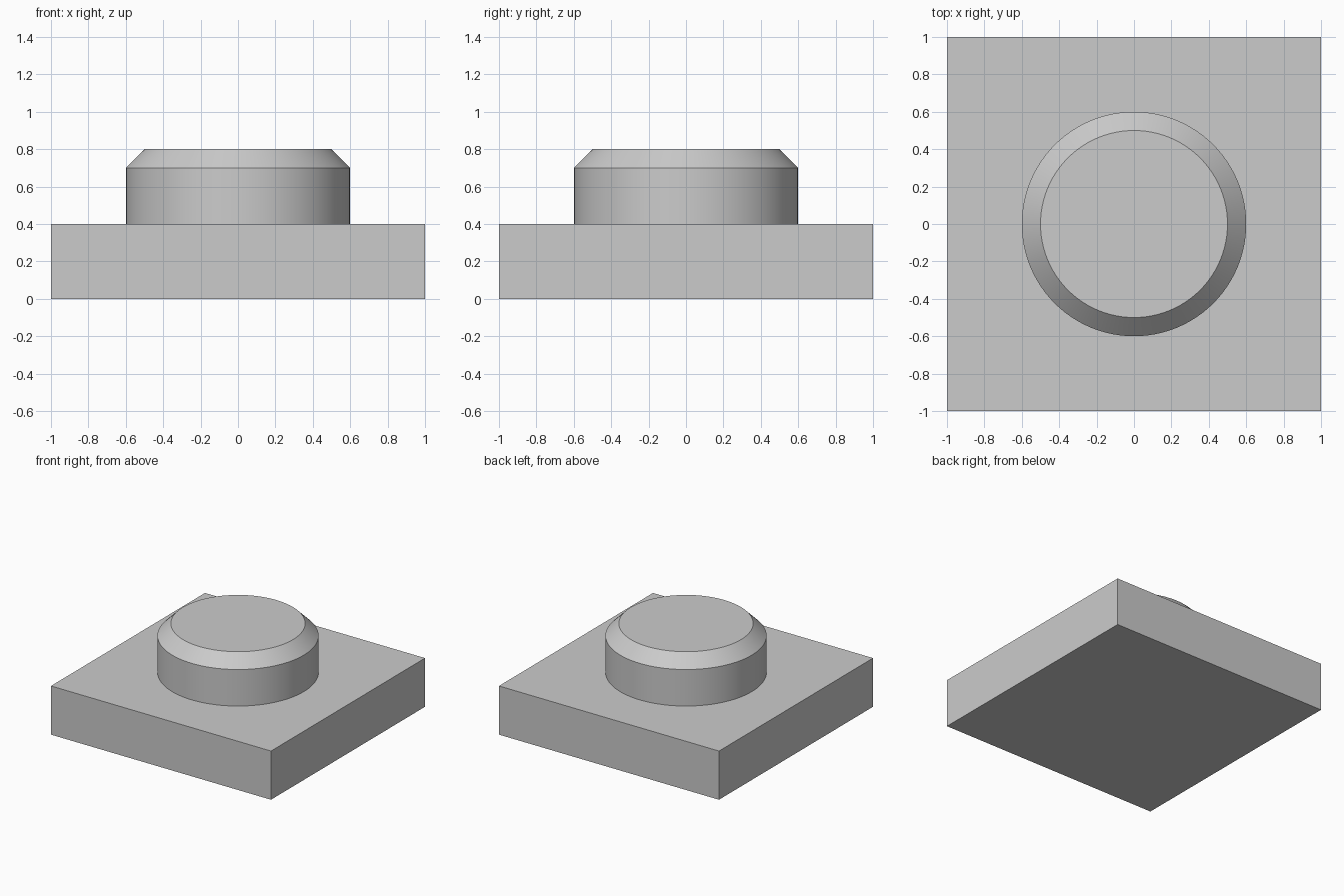
import bpy
import bmesh
import math

SEGMENTS = 96

default_cube = bpy.data.objects.get("Cube")
if default_cube:
    bpy.data.objects.remove(default_cube, do_unlink=True)

# Single plain grey finish
grey = bpy.data.materials.new("light_grey")
grey.use_nodes = True
color = (0.6, 0.6, 0.6, 1)
grey.diffuse_color = color
grey.node_tree.nodes["Principled BSDF"].inputs["Base Color"].default_value = color


def finish(name, bm):
    """Turn a bmesh into a named, coloured object."""
    bmesh.ops.recalc_face_normals(bm, faces=bm.faces)
    mesh = bpy.data.meshes.new(name)
    bm.to_mesh(mesh)
    bm.free()
    mesh.materials.append(grey)
    obj = bpy.data.objects.new(name, mesh)
    bpy.context.collection.objects.link(obj)
    return obj


# Square base plate
bm = bmesh.new()
bmesh.ops.create_cube(bm, size=1)
bmesh.ops.scale(bm, vec=(2, 2, 0.4), verts=bm.verts)
bmesh.ops.translate(bm, vec=(0, 0, 0.2), verts=bm.verts)
finish("base_plate", bm)

# Round boss with a chamfered top rim, standing on the plate
bm = bmesh.new()
bmesh.ops.create_cone(bm, cap_ends=True, segments=SEGMENTS,
                      radius1=0.6, radius2=0.6, depth=0.4)
bmesh.ops.translate(bm, vec=(0, 0, 0.6), verts=bm.verts)
rim = [e for e in bm.edges if all(v.co.z > 0.7 for v in e.verts)]
bmesh.ops.bevel(bm, geom=rim, offset=0.1, segments=1, affect='EDGES')
boss = finish("round_boss", bm)

# Smooth round walls, crisp rim edges
bpy.ops.object.select_all(action='DESELECT')
boss.select_set(True)
bpy.context.view_layer.objects.active = boss
bpy.ops.object.shade_smooth_by_angle(angle=math.radians(30))
